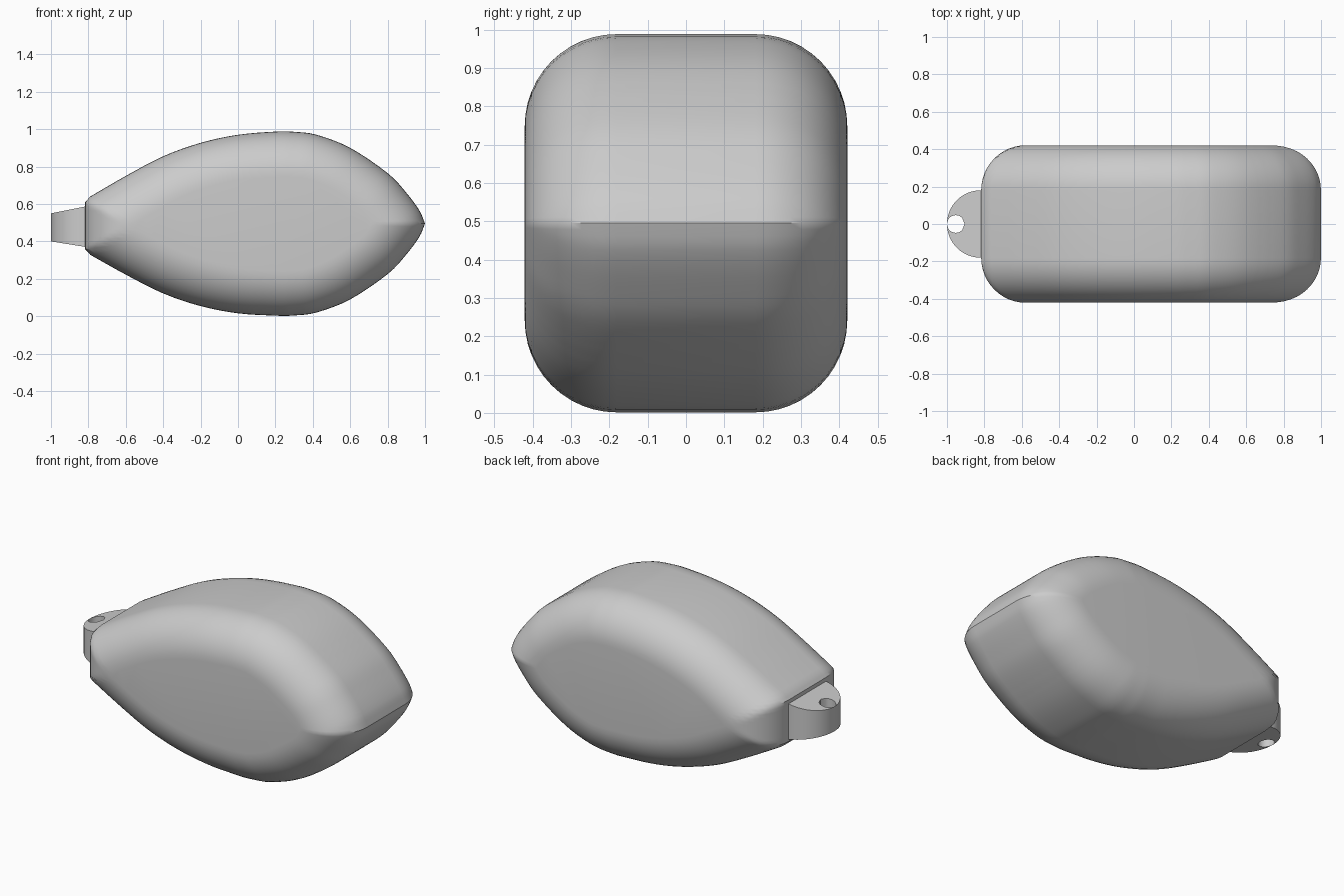
import bpy, bmesh
from math import sin, cos, pi, radians, atan2
from mathutils import Vector

cube = bpy.data.objects.get("Cube")
if cube:
    bpy.data.objects.remove(cube)

grey = bpy.data.materials.new("plain_grey")
grey.use_nodes = True
colour = (0.6, 0.6, 0.6, 1)
grey.diffuse_color = colour
grey.node_tree.nodes["Principled BSDF"].inputs["Base Color"].default_value = colour


def loft(name, rings, cap, closed=False, angle=35):
    """Skin a list of equal-length rings; cap the ends or join last to first."""
    bm = bmesh.new()
    loops = [[bm.verts.new(p) for p in ring] for ring in rings]
    pairs = list(zip(loops, loops[1:]))
    if closed:
        pairs.append((loops[-1], loops[0]))
    for a, b in pairs:
        for i in range(len(a)):
            j = (i + 1) % len(a)
            bm.faces.new((a[i], a[j], b[j], b[i]))
    if cap:
        bm.faces.new(loops[0])
        bm.faces.new(loops[-1])
    bmesh.ops.remove_doubles(bm, verts=bm.verts, dist=0.0002)
    bmesh.ops.recalc_face_normals(bm, faces=bm.faces)
    mesh = bpy.data.meshes.new(name)
    bm.to_mesh(mesh)
    bm.free()
    mesh.materials.append(grey)
    obj = bpy.data.objects.new(name, mesh)
    bpy.context.collection.objects.link(obj)
    bpy.ops.object.select_all(action='DESELECT')
    obj.select_set(True)
    bpy.context.view_layer.objects.active = obj
    bpy.ops.object.shade_smooth_by_angle(angle=radians(angle))
    return obj


def smooth_path(pts, steps=4):
    """Catmull-Rom curve through the points."""
    p = [Vector(q) for q in pts]
    p = [2 * p[0] - p[1]] + p + [2 * p[-1] - p[-2]]
    out = []
    for a, b, c, d in zip(p, p[1:], p[2:], p[3:]):
        for k in range(steps):
            t = k / steps
            out.append(0.5 * (2 * b + (c - a) * t + (2 * a - 5 * b + 4 * c - d) * t * t
                              + (3 * b - a - 3 * c + d) * t ** 3))
    return out + [p[-2]]


# Body outline: upper edge, then lower edge as its near mirror
MID = 0.495
upper = smooth_path([(-0.79, 0.64), (-0.6, 0.75), (-0.4, 0.855), (-0.2, 0.927), (0, 0.97),
                     (0.2, 0.987), (0.3, 0.986), (0.42, 0.97), (0.6, 0.9), (0.8, 0.765),
                     (0.9, 0.66), (0.97, 0.565), (1.0, MID)])
upper = [Vector((-0.817, 0.61))] + upper
lower = [Vector((p.x, 2 * MID - p.y - 0.022 * max(0, 0.2 - p.x))) for p in upper]
outline = upper + lower[-2::-1]

# Each outline edge as an inward half-plane seen from the core point
core = Vector((0.2, MID))
planes = []
for a, b in zip(outline, outline[1:] + outline[:1]):
    e = (b - a).normalized()
    n = Vector((-e.y, e.x))
    planes.append((n, n.dot(a - core)))

# Rays through the outline corners, with extra ones on long edges
rays = []
for a, b in zip(outline, outline[1:] + outline[:1]):
    count = max(1, int((b - a).length / 0.02))
    rays += [(a.lerp(b, k / count) - core).normalized() for k in range(count)]


def inset_ring(inset, y):
    ring = []
    for u in rays:
        r = min((d - inset) / n.dot(u) for n, d in planes if n.dot(u) > 1e-4)
        q = core + u * r
        ring.append((q.x, y, q.y))
    return ring


# Rounded body: insets following a quarter circle on both sides
R, FLAT, STEPS = 0.24, 0.181, 12
quarter = [(R * (1 - cos(t)), FLAT + R * sin(t))
           for t in (pi / 2 * k / STEPS for k in range(STEPS + 1))]
rings = [inset_ring(i, -y) for i, y in reversed(quarter)]
rings += [inset_ring(i, y) for i, y in quarter]
loft("body", rings, cap=True)

# Tail tab: tapered half-round lug with a vertical hole
tab = [Vector((-0.82 - 0.18 * sin(t), 0.18 * cos(t))) for t in (pi * k / 32 for k in range(33))]
tab += [Vector((-0.75, -0.18)), Vector((-0.75, 0)), Vector((-0.75, 0.18))]
eye = Vector((-0.953, 0))
hole = []
for p in tab:
    t = atan2(p.y - eye.y, p.x - eye.x)
    hole.append(eye + 0.047 * Vector((cos(t), sin(t))))


def tab_ring(pts, z, slope):
    return [(p.x, p.y, z + slope * (p.x + 1)) for p in pts]


top, bottom = (0.55, 0.2), (0.4, -0.16)
loft("tail_tab", [tab_ring(tab, *top), tab_ring(tab, *bottom),
                  tab_ring(hole, *bottom), tab_ring(hole, *top)],
     cap=False, closed=True)
